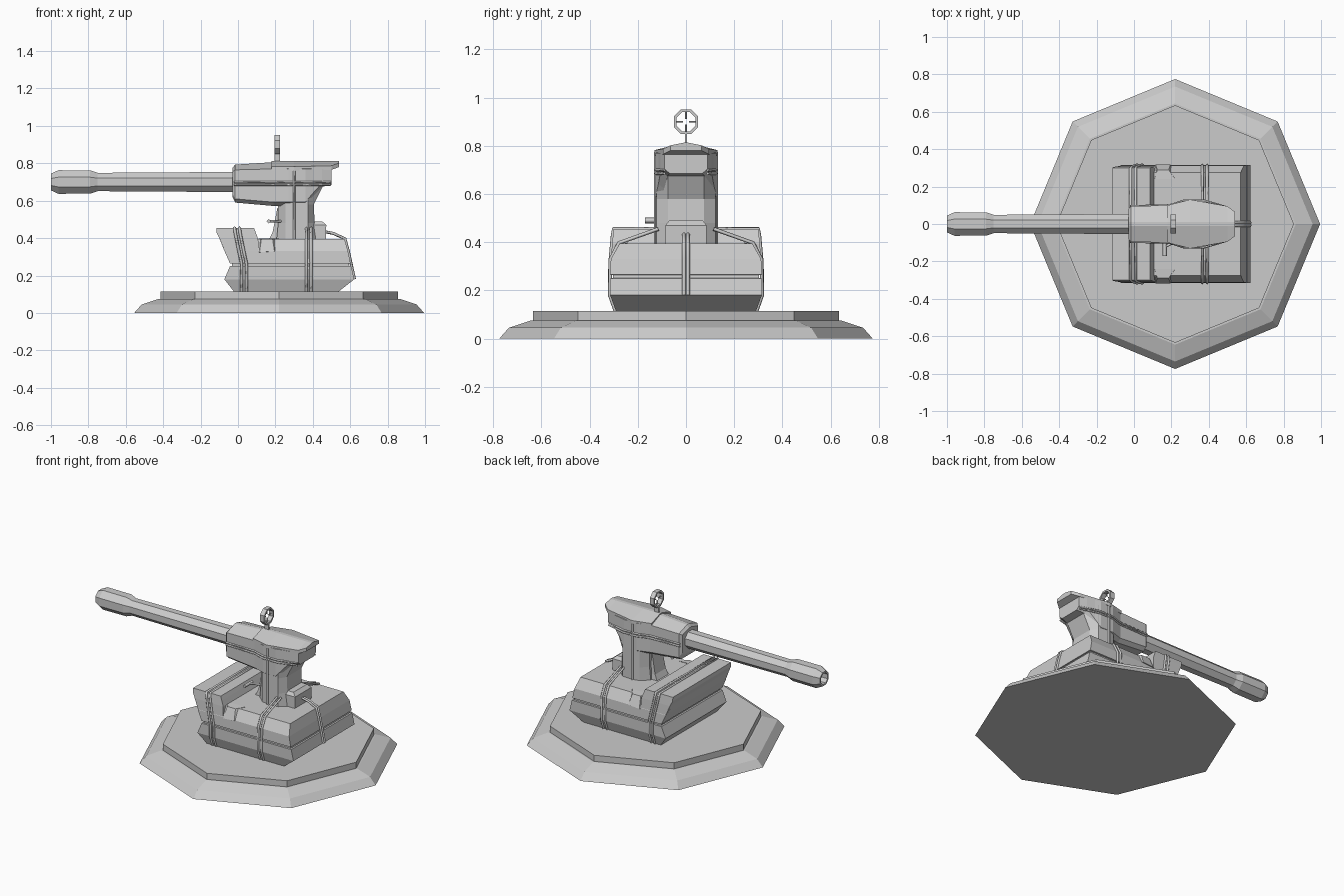
import bpy, bmesh
from math import cos, sin, pi


def loft(name, rings, hollow=False):
    """Skin a list of equally sized point rings and cap the ends."""
    bm = bmesh.new()
    vs = [[bm.verts.new(p) for p in r] for r in rings]
    n = len(rings[0])
    for a, b in zip(vs, vs[1:]):
        for i in range(n):
            j = (i + 1) % n
            bm.faces.new((a[i], a[j], b[j], b[i]))
    bm.faces.new(vs[0])
    bm.faces.new(vs[-1])
    bmesh.ops.recalc_face_normals(bm, faces=bm.faces)
    me = bpy.data.meshes.new(name)
    bm.to_mesh(me)
    bm.free()
    ob = bpy.data.objects.new(name, me)
    bpy.context.collection.objects.link(ob)
    return ob


def octagon_z(r, z, cx=0.22):
    return [(cx + r * cos(i * pi / 4), r * sin(i * pi / 4), z) for i in range(8)]


def octagon_x(r, x, z=0.70):
    k = r / cos(pi / 8)
    return [(x, k * cos((i + .5) * pi / 4), z + k * sin((i + .5) * pi / 4)) for i in range(8)]


def rect(x0, x1, y, z):
    return [(x0, -y, z), (x1, -y, z), (x1, y, z), (x0, y, z)]


def mirrored(half):
    """Close a half outline (y > 0) by mirroring it."""
    return half + [(x, -y, z) for x, y, z in reversed(half)]


def strip(name, pts, r=0.008):
    """Thin four sided trim along a path."""
    cu = bpy.data.curves.new(name, 'CURVE')
    cu.dimensions = '3D'
    cu.bevel_depth = r
    cu.bevel_resolution = 0
    cu.use_fill_caps = True
    sp = cu.splines.new('POLY')
    sp.points.add(len(pts) - 1)
    for p, co in zip(sp.points, pts):
        p.co = (*co, 1)
    ob = bpy.data.objects.new(name, cu)
    bpy.context.collection.objects.link(ob)
    bpy.ops.object.select_all(action='DESELECT')
    ob.select_set(True)
    bpy.context.view_layer.objects.active = ob
    bpy.ops.object.convert(target='MESH')


# Stepped octagonal platform
loft("platform_skirt", [octagon_z(0.775, 0), octagon_z(0.735, 0.045), octagon_z(0.645, 0.075)])
loft("platform_top", [octagon_z(0.635, 0.07), octagon_z(0.635, 0.115)])

# Hull with a recessed seam around its waist
loft("hull", [rect(-0.02, 0.535, 0.29, 0.112), rect(-0.073, 0.622, 0.315, 0.18),
              rect(-0.043, 0.605, 0.315, 0.25), rect(-0.033, 0.595, 0.304, 0.251),
              rect(-0.033, 0.593, 0.304, 0.264), rect(-0.043, 0.602, 0.315, 0.265),
              rect(-0.072, 0.588, 0.312, 0.33), rect(-0.098, 0.57, 0.275, 0.395)])
loft("hull_front_block", [rect(-0.071, 0.11, 0.311, 0.33), rect(-0.098, 0.108, 0.307, 0.395),
                          rect(-0.115, 0.095, 0.303, 0.43), rect(-0.115, 0.085, 0.30, 0.455)])

# Side details of the hull
for s, side in ((-1, "right"), (1, "left")):
    loft("side_wedge_" + side, [
        [(0.10, s * 0.29, 0.32), (0.21, s * 0.29, 0.33), (0.22, s * 0.24, 0.398), (0.11, s * 0.24, 0.398)],
        [(0.115, s * 0.318, 0.325), (0.195, s * 0.318, 0.33), (0.185, s * 0.29, 0.395), (0.125, s * 0.29, 0.395)]])
    for i in range(2):
        dx = i * 0.026
        strip(f"front_strip_{side}_{i}", [
            (0.02 + dx, s * 0.293, 0.115), (0.02 + dx, s * 0.316, 0.18), (0.02 + dx, s * 0.316, 0.26),
            (0.005 + dx, s * 0.313, 0.33), (-0.015 + dx, s * 0.304, 0.43), (-0.018 + dx, s * 0.30, 0.456),
            (-0.018 + dx, 0, 0.456)])
        strip(f"middle_strip_{side}_{i}", [
            (0.365 + dx, s * 0.293, 0.115), (0.365 + dx, s * 0.316, 0.18), (0.365 + dx, s * 0.313, 0.33),
            (0.365 + dx, s * 0.278, 0.397), (0.365 + dx, s * 0.115, 0.455)])
    strip("rear_strip_" + side, [(0.46, s * 0.008, 0.435), (0.51, s * 0.008, 0.425), (0.572, s * 0.008, 0.397),
                                 (0.59, s * 0.008, 0.33), (0.623, s * 0.008, 0.18)])
    strip("head_vertical_strip_" + side, [(0.30, s * 0.126, 0.395), (0.30, s * 0.126, 0.775)], 0.007)
    for z in (0.685, 0.70):
        strip("head_seam_strip_" + side, [(-0.022, s * 0.095, z), (0.19, s * 0.10, z),
                                          (0.27, s * 0.126, z), (0.37, s * 0.126, z), (0.495, s * 0.09, z)], 0.006)


# Neck flaring backwards into the head
def neck_ring(z, front, back):
    return mirrored([(front, 0.07, z), (0.255, 0.115, z), (0.30, 0.126, z),
                     (0.375, 0.122, z), (back, 0.075, z)])


loft("neck", [neck_ring(0.385, 0.205, 0.425), neck_ring(0.48, 0.215, 0.41), neck_ring(0.58, 0.215, 0.405),
              neck_ring(0.68, 0.215, 0.455), neck_ring(0.74, 0.215, 0.455)])
loft("neck_rear_box", [rect(0.39, 0.47, 0.085, 0.39), rect(0.39, 0.472, 0.085, 0.47), rect(0.39, 0.45, 0.07, 0.49)])
loft("neck_front_brace", [rect(0.165, 0.25, 0.06, 0.39), rect(0.185, 0.25, 0.055, 0.43), rect(0.21, 0.25, 0.05, 0.56)])
strip("lever_arm", [(0.23, -0.09, 0.49), (0.17, -0.12, 0.49)], 0.007)
strip("lever_handle", [(0.165, -0.17, 0.49), (0.165, -0.09, 0.49)], 0.012)


# Gun head, built from sections along the barrel axis
def head_ring(x, w, low, eave, ridge):
    return mirrored([(x, 0.012, low), (x, w * 0.75, low), (x, w, low + 0.02), (x, w, eave), (x, 0.012, ridge)])


loft("gun_head", [head_ring(-0.03, 0.08, 0.62, 0.755, 0.775), head_ring(-0.015, 0.095, 0.59, 0.765, 0.793),
                  head_ring(0.19, 0.10, 0.572, 0.77, 0.806), head_ring(0.27, 0.126, 0.572, 0.77, 0.81),
                  head_ring(0.36, 0.126, 0.572, 0.77, 0.81), head_ring(0.40, 0.115, 0.62, 0.77, 0.81),
                  head_ring(0.45, 0.105, 0.675, 0.77, 0.81), head_ring(0.50, 0.09, 0.685, 0.77, 0.81)])


def roof_ring(x, w, eave):
    return mirrored([(x, w, eave - 0.01), (x, w, eave + 0.012), (x, 0.01, 0.813)])


loft("head_roof", [roof_ring(0.18, 0.10, 0.77), roof_ring(0.30, 0.131, 0.77),
                   roof_ring(0.50, 0.095, 0.775), roof_ring(0.54, 0.065, 0.79)])

# Eight sided barrel with thicker hollow muzzle
loft("barrel", [octagon_x(0.054, 0.02), octagon_x(0.049, -0.75), octagon_x(0.062, -0.79),
                octagon_x(0.063, -0.96), octagon_x(0.045, -1.0), octagon_x(0.034, -1.0), octagon_x(0.034, -0.93)])

# Ring sight with cross hairs
prof = [(0.055, 0.195), (0.055, 0.225), (0.043, 0.225), (0.043, 0.195)]
bm = bmesh.new()
ring = [[bm.verts.new((x, r * cos((i + .5) * pi / 4), 0.90 + r * sin((i + .5) * pi / 4))) for r, x in prof]
        for i in range(8)]
for i in range(8):
    a, b = ring[i], ring[(i + 1) % 8]
    for k in range(4):
        m = (k + 1) % 4
        bm.faces.new((a[k], a[m], b[m], b[k]))
bmesh.ops.recalc_face_normals(bm, faces=bm.faces)
me = bpy.data.meshes.new("sight_ring")
bm.to_mesh(me)
bm.free()
bpy.context.collection.objects.link(bpy.data.objects.new("sight_ring", me))
loft("sight_post", [rect(0.195, 0.225, 0.004, 0.80), rect(0.195, 0.225, 0.004, 0.852)])
for s in (-1, 1):
    strip("cross_hair_vertical", [(0.21, 0, 0.90 + s * 0.05), (0.21, 0, 0.90 + s * 0.012)], 0.004)
    strip("cross_hair_horizontal", [(0.21, s * 0.05, 0.90), (0.21, s * 0.012, 0.90)], 0.004)
